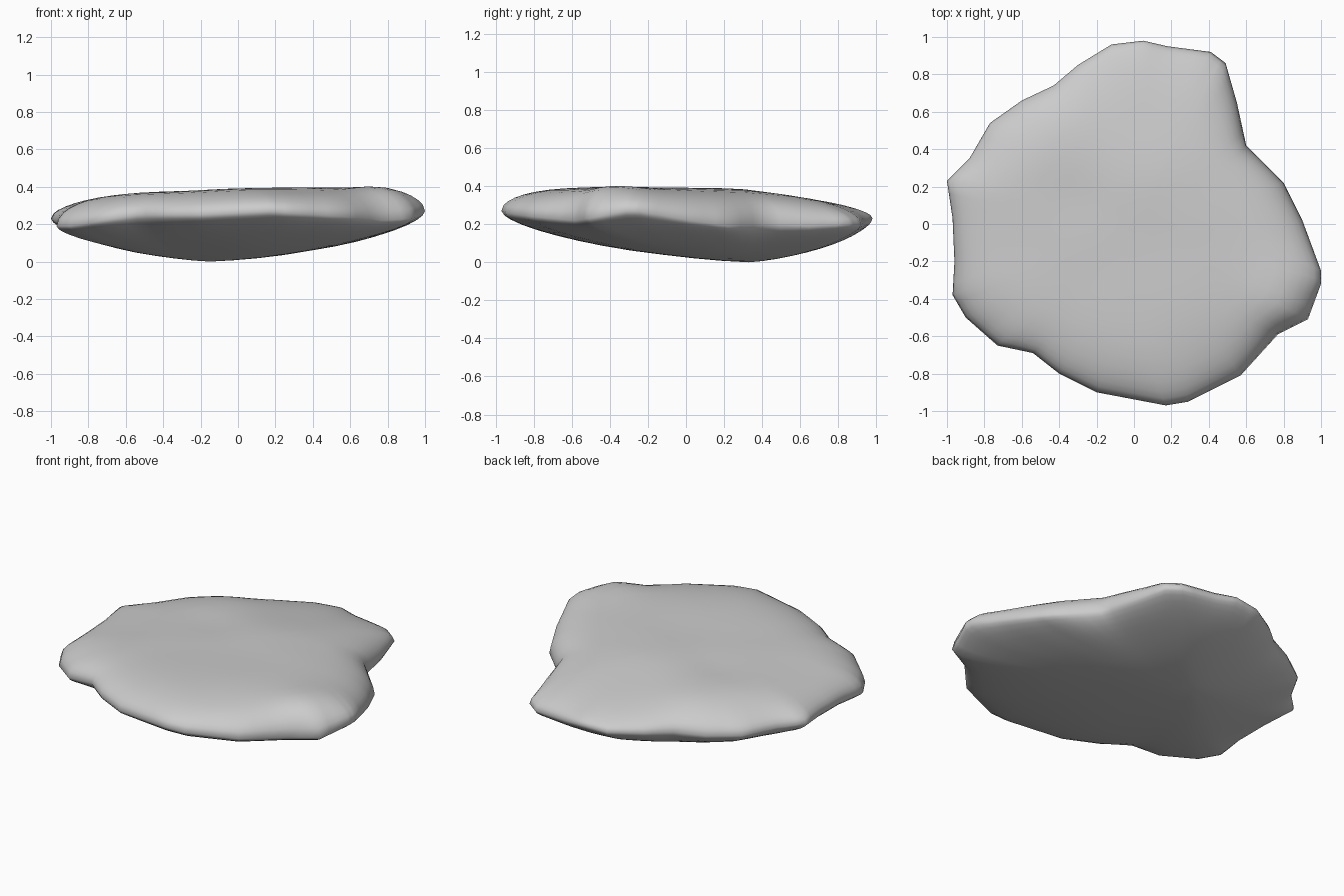
import bpy
import bmesh
from math import exp
from mathutils import Vector, noise

cube = bpy.data.objects.get("Cube")
if cube:
    bpy.data.objects.remove(cube, do_unlink=True)

# Rim of the slab, counter-clockwise from the right tip
RIM = [
    (1, -.25, .27), (.9, .02, .22), (.8, .22, .19), (.6, .42, .2),
    (.55, .65, .19), (.49, .86, .2), (.41, .92, .2), (.18, .95, .21),
    (.05, .98, .23), (-.12, .96, .22), (-.3, .85, .22), (-.43, .74, .22),
    (-.6, .66, .21), (-.77, .54, .21), (-.88, .35, .22), (-1, .23, .23),
    (-.97, .03, .22), (-.96, -.2, .21), (-.97, -.38, .19), (-.9, -.5, .19),
    (-.73, -.65, .22), (-.54, -.69, .25), (-.4, -.8, .25), (-.2, -.9, .25),
    (.17, -.97, .27), (.29, -.95, .26), (.57, -.81, .24), (.77, -.59, .22),
    (.93, -.51, .23), (1, -.32, .27)]
# Low swellings of the upper face: x, y, radius, height
SWELLS = [(.85, -.48, .22, .05), (-.5, .55, .3, .03), (.05, .22, .25, .015)]
STEPS = 3
TOP_CENTRE = Vector((0, 0, .24))
KEEL_CENTRE = Vector((-.15, .33, .24))


def subdivide_loop(points, steps):
    """Closed loop with extra points on each straight edge."""
    pts = [Vector(p) for p in points]
    return [pts[i - 1].lerp(pts[i], j / steps)
            for i in range(len(pts)) for j in range(steps)]


def relax_loop(loop, rounds):
    """Average neighbours to round off small corners."""
    for _ in range(rounds):
        loop = [(loop[i - 1] + loop[i] * 2 + loop[(i + 1) % len(loop)]) / 4
                for i in range(len(loop))]
    return loop


def bumps(p, scale, seed):
    return noise.noise(Vector((p.x * scale, p.y * scale, seed)))


def top_height(p, s):
    crown = .38 + .022 * p.x - .027 * p.y - .06 * max(0, p.y - .3)
    crown += .006 * bumps(p, 3, 1.3)
    for x, y, radius, height in SWELLS:
        crown += height * exp(-((p.x - x) ** 2 + (p.y - y) ** 2) / radius ** 2)
    return p.z + (crown - p.z) * (1 - s ** 5) ** .5


def keel_height(p, s):
    lift = .02 * bumps(p, 3, 7.7) * s * (1 - s)
    return p.z * (1 - (1 - s ** 1.35) ** .57) + lift


edge = subdivide_loop(RIM, STEPS)
rounded = relax_loop(edge, 25)
bm = bmesh.new()
rim = [bm.verts.new(p) for p in edge]


def build_shell(centre, height, scales):
    """Shrinking rings, rounder towards the middle, ending in a point."""
    previous = rim
    for s in scales:
        ring = []
        for sharp, soft in zip(edge, rounded):
            base = soft.lerp(sharp, s ** 5)
            p = centre.lerp(base, s)
            p.z = base.z
            p.z = height(p, s)
            ring.append(bm.verts.new(p))
        for i in range(len(ring)):
            bm.faces.new((previous[i - 1], previous[i], ring[i], ring[i - 1]))
        previous = ring
    tip = bm.verts.new((centre.x, centre.y, height(centre, 0)))
    for i in range(len(previous)):
        bm.faces.new((previous[i - 1], previous[i], tip))


# Flat-topped crown and shallow pointed underside
build_shell(TOP_CENTRE, top_height,
            (.99, .97, .94, .9, .85, .78, .7, .6, .48, .36, .24, .12))
build_shell(KEEL_CENTRE, keel_height,
            (.99, .97, .93, .87, .8, .72, .62, .5, .37, .24, .12))

# Rest the lowest point on the ground
lowest = min(v.co.z for v in bm.verts)
bmesh.ops.translate(bm, verts=bm.verts, vec=(0, 0, -lowest))
bmesh.ops.recalc_face_normals(bm, faces=bm.faces)
for face in bm.faces:
    face.smooth = True

mesh = bpy.data.meshes.new("flat_rock")
bm.to_mesh(mesh)
bm.free()
rock = bpy.data.objects.new("flat_rock", mesh)
bpy.context.collection.objects.link(rock)

# Plain grey stone
stone = bpy.data.materials.new("grey_stone")
stone.use_nodes = True
colour = (.6, .6, .6, 1)
stone.diffuse_color = colour
stone.node_tree.nodes["Principled BSDF"].inputs["Base Color"].default_value = colour
mesh.materials.append(stone)
